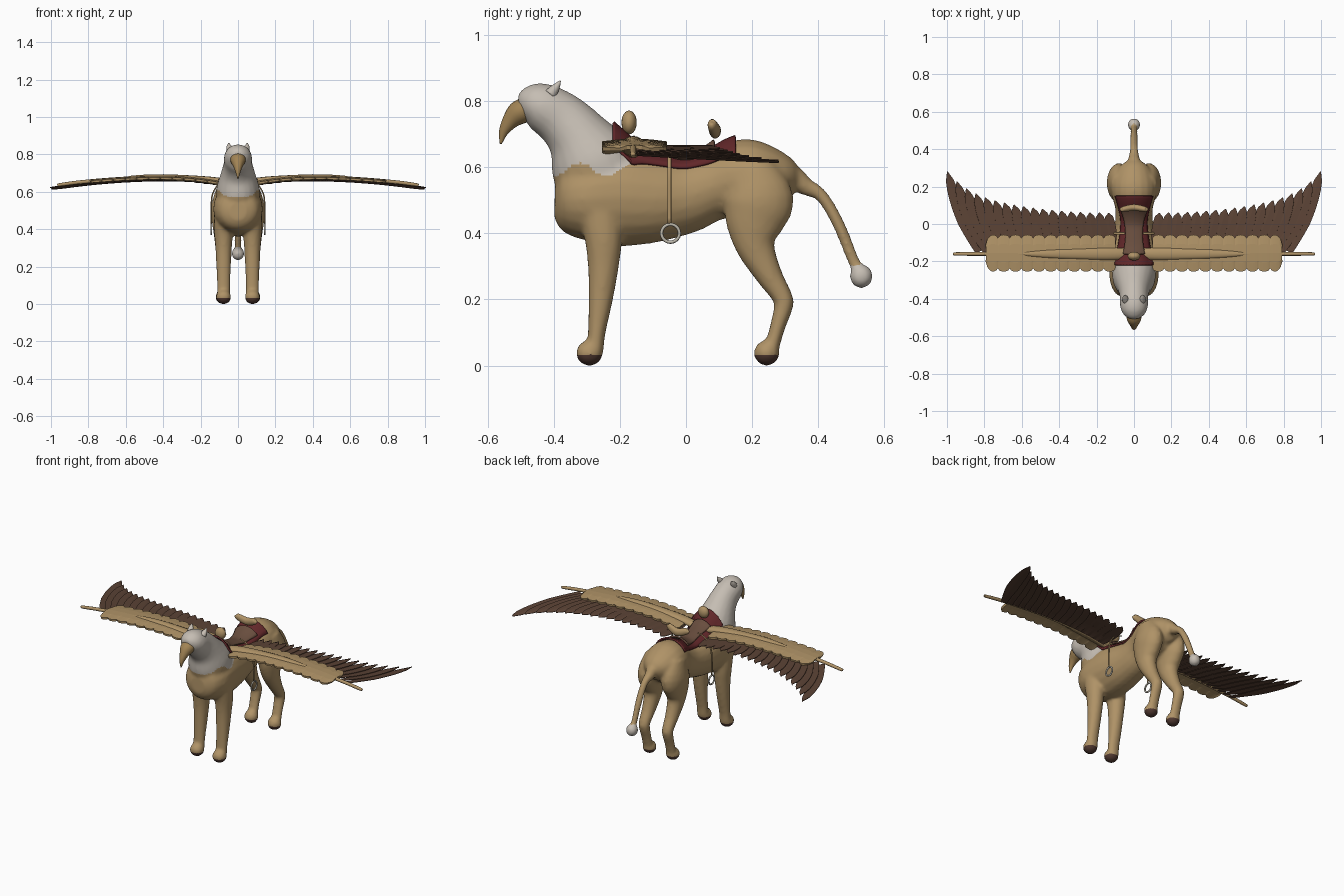
import bpy, bmesh, math
from mathutils import Vector
from mathutils.bvhtree import BVHTree

cube = bpy.data.objects.get("Cube")
if cube:
    bpy.data.objects.remove(cube)


def material(name, rgb):
    m = bpy.data.materials.new(name)
    m.use_nodes = True
    m.diffuse_color = (*rgb, 1)
    m.node_tree.nodes["Principled BSDF"].inputs["Base Color"].default_value = (*rgb, 1)
    return m


TAN = material("tan fur", (0.43, 0.29, 0.135))
WHITE = material("pale plumage", (0.56, 0.51, 0.45))
CLAW = material("dark claw", (0.08, 0.04, 0.03))
BEAK = material("horn beak", (0.36, 0.23, 0.09))
FEATHER = material("brown feather", (0.105, 0.056, 0.036))
LEATHER = material("saddle leather", (0.14, 0.075, 0.048))
RED = material("red cloth", (0.12, 0.02, 0.022))
METAL = material("pale metal", (0.5, 0.47, 0.4))


def finish(name, bm, mats, smooth=True, thick=0):
    bmesh.ops.recalc_face_normals(bm, faces=bm.faces)
    mesh = bpy.data.meshes.new(name)
    bm.to_mesh(mesh)
    bm.free()
    for m in mats:
        mesh.materials.append(m)
    if smooth:
        mesh.shade_smooth()
    ob = bpy.data.objects.new(name, mesh)
    bpy.context.collection.objects.link(ob)
    if thick:
        mod = ob.modifiers.new("Thickness", "SOLIDIFY")
        mod.thickness, mod.offset = thick, 0
    return ob


def spline(rows, steps):
    """Catmull-Rom through tuples of any length."""
    out = []
    for i in range(len(rows) - 1):
        quad = [rows[max(i - 1, 0)], rows[i], rows[i + 1], rows[min(i + 2, len(rows) - 1)]]
        for s in range(steps):
            t = s / steps
            out.append([0.5 * (2 * b + (c - a) * t + (2 * a - 5 * b + 4 * c - d) * t * t
                               + (3 * b - a - 3 * c + d) * t ** 3) for a, b, c, d in zip(*quad)])
    return out + [list(rows[-1])]


def loft(bm, rows, side=(1, 0, 0), sides=20, steps=4):
    """Closed tube through (x, y, z, half width along side, other half width)."""
    rows, side, rings = spline(rows, steps), Vector(side), []
    for i, (x, y, z, a, b) in enumerate(rows):
        tangent = Vector(rows[min(i + 1, len(rows) - 1)][:3]) - Vector(rows[max(i - 1, 0)][:3])
        up = tangent.cross(side).normalized()
        angles = [math.tau * k / sides for k in range(sides)]
        rings.append([bm.verts.new(Vector((x, y, z)) + side * a * math.cos(t) + up * b * math.sin(t))
                      for t in angles])
    for r, q in zip(rings, rings[1:]):
        for k in range(sides):
            bm.faces.new((r[k], r[k - 1], q[k - 1], q[k]))
    bm.faces.new(rings[0])
    bm.faces.new(rings[-1][::-1])


def ball(bm, centre, size):
    new = bmesh.ops.create_uvsphere(bm, u_segments=20, v_segments=12, radius=1)["verts"]
    bmesh.ops.scale(bm, verts=new, vec=size)
    bmesh.ops.translate(bm, verts=new, vec=centre)


def grid(bm, rows):
    vs = [[bm.verts.new(p) for p in row] for row in rows]
    for a, b in zip(vs, vs[1:]):
        for k in range(len(a) - 1):
            bm.faces.new((a[k], a[k + 1], b[k + 1], b[k]))


# Body: torso, neck, tail and legs fused into one skin
bm = bmesh.new()
loft(bm, [(0, y, z, a, b) for y, z, a, b in (
    (-.397, .5, .045, .05), (-.37, .5, .1, .1), (-.3, .505, .13, .13), (-.2, .51, .13, .15),
    (-.1, .505, .12, .135), (0, .512, .103, .113), (.08, .54, .1, .102), (.16, .56, .12, .122),
    (.22, .56, .12, .117), (.29, .55, .09, .085), (.33, .53, .03, .04))])
loft(bm, [(0, y, z, a, b) for y, z, a, b in (
    (-.25, .56, .115, .13), (-.285, .62, .115, .132), (-.33, .695, .092, .096),
    (-.38, .747, .077, .083), (-.443, .785, .074, .072), (-.485, .795, .055, .05),
    (-.507, .795, .025, .022))])
loft(bm, [(0, y, z, r, r) for y, z, r in (
    (.25, .58, .045), (.32, .57, .037), (.36, .542, .028), (.41, .513, .02),
    (.46, .43, .019), (.505, .32, .018), (.515, .3, .018))])
ball(bm, (0, .53, .27), (.034, .035, .037))
for s in (-1, 1):
    loft(bm, [(s * .077, y, z, a, b) for y, z, a, b in (
        (-.265, .52, .05, .075), (-.25, .39, .051, .058), (-.25, .3, .044, .047),
        (-.258, .2, .039, .037), (-.27, .1, .035, .027), (-.275, .045, .035, .026))])
    ball(bm, (s * .077, -.292, .038), (.041, .041, .039))
    loft(bm, [(s * .08, y, z, a, b) for y, z, a, b in (
        (.2, .61, .04, .06), (.22, .51, .065, .105), (.208, .43, .058, .09),
        (.21, .36, .048, .06), (.25, .275, .039, .041), (.29, .21, .034, .031),
        (.295, .18, .033, .029), (.275, .11, .031, .023), (.257, .045, .032, .023))])
    ball(bm, (s * .08, .244, .038), (.041, .039, .039))
body = finish("body", bm, [])
mod = body.modifiers.new("Fuse", "REMESH")
mod.mode, mod.voxel_size = "VOXEL", .009
mod = body.modifiers.new("Soften", "SMOOTH")
mod.factor, mod.iterations = .5, 6
bpy.context.view_layer.update()
skin = bpy.data.meshes.new_from_object(body.evaluated_get(bpy.context.evaluated_depsgraph_get()))
body.modifiers.clear()
body.data = skin
skin.materials.clear()
for m in (TAN, WHITE, CLAW):
    skin.materials.append(m)
for f in skin.polygons:
    x, y, z = f.center
    hood = y < -.165 and z > .592 + .02 * math.cos((y + .32) * 39)
    tuft = y > .49 and z < .306
    f.material_index = 1 if hood or tuft else 2 if z < .034 else 0
skin.shade_smooth()
tree = BVHTree.FromPolygons([v.co for v in skin.vertices], [f.vertices[:] for f in skin.polygons])

# Beak and ears
bm = bmesh.new()
loft(bm, [(0, y, z, a, b) for y, z, a, b in (
    (-.485, .775, .042, .036), (-.508, .762, .038, .036), (-.532, .738, .025, .025),
    (-.552, .705, .013, .014), (-.56, .67, .003, .003))])
finish("beak", bm, [BEAK])
for s, label in ((-1, "right"), (1, "left")):
    bm = bmesh.new()
    loft(bm, [(s * .043, -.41, .82, .02, .02), (s * .047, -.392, .843, .014, .012),
              (s * .05, -.38, .861, .002, .002)], sides=10)
    finish(label + "_ear", bm, [WHITE])


# Wings
def arch(x):
    return .676 - (.3 if x < .4 else .125) * (x - .4) ** 2


for s, label in ((-1, "right"), (1, "left")):
    # Arm bone and muscle ridge
    bm = bmesh.new()
    loft(bm, [(s * x, -.16, arch(x), r, r) for x, r in (
        (.04, .02), (.2, .014), (.5, .011), (.8, .01), (.95, .009), (.963, .004))],
        side=(0, 1, 0), sides=12)
    loft(bm, [(s * x, -.16, arch(x) + .006, a, b) for x, a, b in (
        (.04, .03, .02), (.15, .034, .018), (.4, .025, .012), (.55, .014, .009), (.6, .003, .003))],
        side=(0, 1, 0), sides=12)
    finish(label + "_wing_arm", bm, [TAN])

    # Scalloped covert plate
    bm, rows, start, length, lobes = bmesh.new(), [], .1, .69, 11
    for i in range(lobes * 8 + 1):
        t = i / (lobes * 8)
        x = start + length * t
        half = .08 + .018 * math.sqrt(abs(math.sin(math.pi * lobes * t)))
        if t > .94:
            half *= .55 + .45 * math.sqrt(max(0, 1 - ((t - .94) / .06) ** 2))
        rows.append([(s * x, -.156 + half * v, arch(x) + .004 - .008 * v * v)
                     for v in (-1, -.5, 0, .5, 1)])
    grid(bm, rows)
    finish(label + "_wing_coverts", bm, [TAN], False, .012)

    # Long flight feathers, fanning outward to the wing tip
    bm, count = bmesh.new(), 18
    for i in range(count):
        t = i / (count - 1)
        root = Vector((.12 + .71 * t, -.15))
        tip = Vector((.135 + .863 * t, .06 + .12 * t * t + .1 * t ** 8))
        bend = (root + tip) / 2 + Vector((.025 * t, -.02 * t))
        rows = []
        for k in range(11):
            u = k / 10
            p = root * (1 - u) ** 2 + bend * 2 * u * (1 - u) + tip * u * u
            d = (bend - root) * (1 - u) + (tip - bend) * u
            across = Vector((d.y, -d.x)).normalized()
            w = .034 * (.5 + .5 * min(1, u * 2.5)) * math.sqrt(max(.002, 1 - max(0, (u - .5) / .5) ** 2))
            rows.append([(s * (p + across * w * v).x, (p + across * w * v).y,
                          arch(p.x) - .012 + .004 * v - .002 * abs(v)) for v in (-1, 0, 1)])
        grid(bm, rows)
    finish(label + "_flight_feathers", bm, [FEATHER], False, .003)

    # Stirrup strap and ring
    bm = bmesh.new()
    loft(bm, [(s * x, -.05, z, .004, .006) for x, z in (
        (.05, .665), (.1, .645), (.135, .59), (.143, .52), (.143, .43))], sides=8)
    finish(label + "_stirrup_strap", bm, [TAN])
    bm, rows = bmesh.new(), []
    for i in range(33):
        a = math.tau * i / 32
        rows.append([(s * .143 + .005 * math.sin(b),
                      -.047 + (.027 + .005 * math.cos(b)) * math.cos(a),
                      .4 + (.027 + .005 * math.cos(b)) * math.sin(a))
                     for b in (math.tau * k / 8 for k in range(9))])
    grid(bm, rows)
    bmesh.ops.remove_doubles(bm, verts=bm.verts, dist=.0001)
    finish(label + "_stirrup_ring", bm, [METAL])


# Saddle layers draped over the back
def drape(name, outline, offset, lift, mat):
    bm, rows = bmesh.new(), []
    for y, w in spline(outline, 6):
        ridge = tree.ray_cast(Vector((0, y, 2)), Vector((0, 0, -1)))[0].z
        row = []
        for k in range(-6, 7):
            x = w * k / 6
            hit = tree.ray_cast(Vector((x, y, 2)), Vector((0, 0, -1)))[0]
            z = max(hit.z if hit else 0, ridge - .07)
            row.append((x, y, z + offset + lift * ((y + .04) / .12) ** 4))
        rows.append(row)
    grid(bm, rows)
    return finish(name, bm, [mat], True, .009)


drape("saddle_blanket", [(-.22, .1), (-.18, .105), (-.12, .085), (0, .07), (.08, .08), (.15, .1)],
      .006, .001, RED)
drape("saddle_seat", [(-.16, .058), (-.1, .047), (-.04, .045), (.03, .055), (.085, .075)],
      .017, .008, LEATHER)

# Pommel and cantle bar
bm = bmesh.new()
ball(bm, (0, -.172, .735), (.034, .023, .036))
finish("saddle_pommel", bm, [TAN])
bm = bmesh.new()
loft(bm, [(x, .078 + .01 * (1 - abs(x) / .07), .735 - .025 * (1 - (x / .07) ** 2), a, a * 1.3)
          for x, a in ((-.07, .004), (-.06, .014), (0, .018), (.06, .014), (.07, .004))],
     side=(0, 1, 0), sides=14)
finish("saddle_cantle", bm, [TAN])
